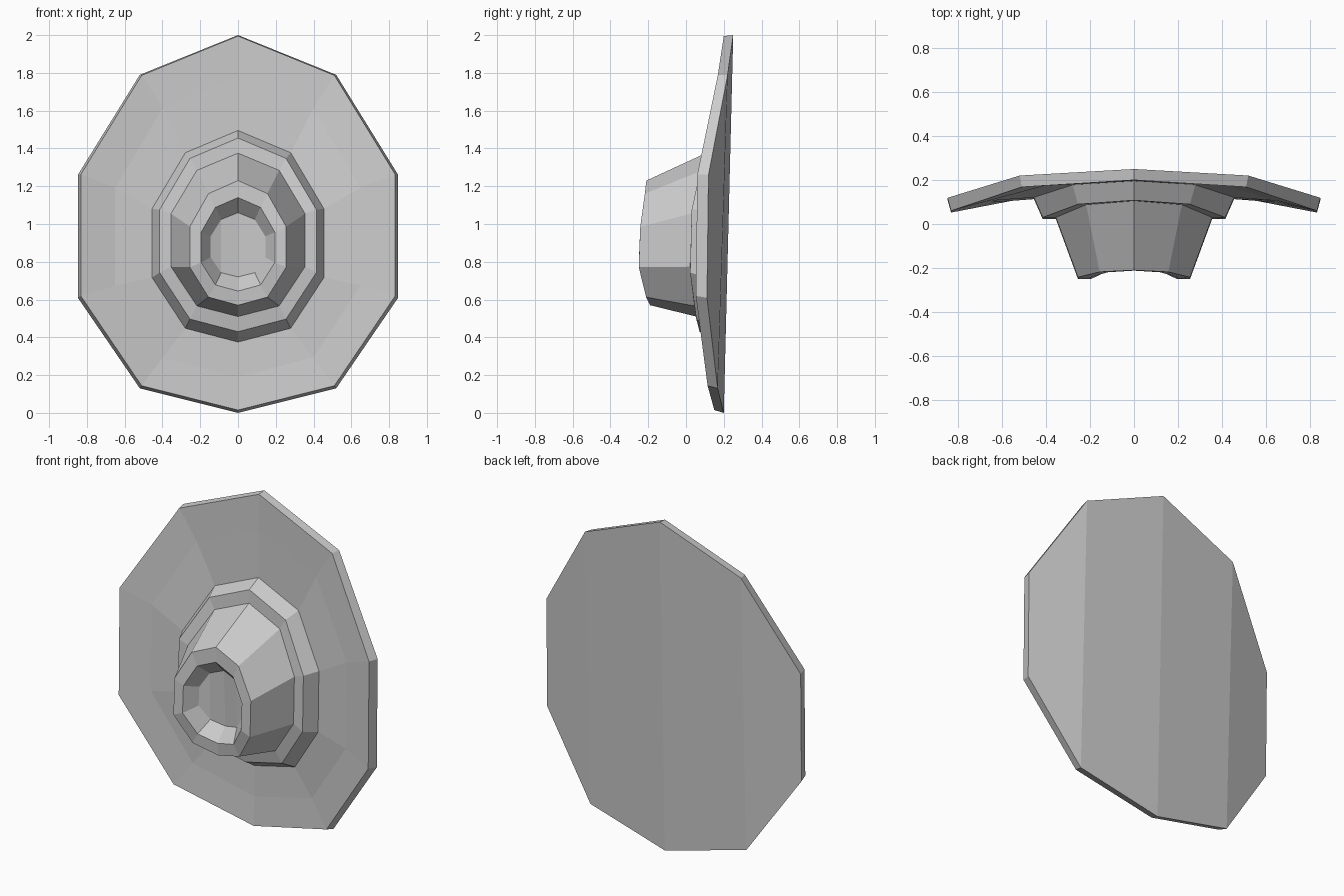
import bpy, bmesh

if "Cube" in bpy.data.objects:
    bpy.data.objects.remove(bpy.data.objects["Cube"])

# Shared ten-sided outline: half of it, from top to bottom
FX = [0, 0.613, 1, 1, 0.613, 0]
FZ = [1, 0.79, 0.26, -0.39, -0.87, -1]


def ring(bm, rx, z_top, z_bot, y_top, y_side, y_bot):
    """Curved decagon loop: sides bend toward the front."""
    ys = [y_top, 0.78 * y_top + 0.22 * y_side, y_side + 0.004,
          y_side - 0.004, 0.62 * y_bot + 0.38 * y_side, y_bot]
    mid, half = (z_top + z_bot) / 2, (z_top - z_bot) / 2
    pts = [(rx * FX[i], ys[i], mid + half * FZ[i]) for i in range(6)]
    pts += [(-x, y, z) for x, y, z in pts[4:0:-1]]
    return [bm.verts.new(p) for p in pts]


def cap(bm, r):
    """Close a loop with vertical strips so the bend is kept."""
    for a, b, c, d in ((0, 1, 4, 5), (0, 9, 6, 5), (1, 2, 3, 4), (9, 8, 7, 6)):
        bm.faces.new([r[a], r[b], r[c], r[d]])


def lofted(name, rings, cap_first=False, cap_last=False):
    bm = bmesh.new()
    loops = [ring(bm, *r) for r in rings]
    for p, q in zip(loops, loops[1:]):
        for i in range(10):
            j = (i + 1) % 10
            bm.faces.new([p[i], p[j], q[j], q[i]])
    if cap_first:
        cap(bm, loops[0])
    if cap_last:
        cap(bm, loops[-1])
    bmesh.ops.recalc_face_normals(bm, faces=bm.faces)
    # Outward means the first cap (back) looks to +y, the last one to -y
    bm.normal_update()
    if cap_first:
        flip = bm.faces[-1].normal.y < 0
    else:
        flip = bm.faces[-1].normal.y > 0
    if flip:
        bmesh.ops.reverse_faces(bm, faces=bm.faces)
    me = bpy.data.meshes.new(name)
    bm.to_mesh(me)
    bm.free()
    ob = bpy.data.objects.new(name, me)
    bpy.context.collection.objects.link(ob)
    return ob


base = (0.455, 1.495, 0.375, 0.195, 0.117, 0.16)

# Bent dish plate: back, rim, inner crease, hole under the boss
lofted("dish_plate", [
    (0.848, 2.0, 0.0, 0.25, 0.115, 0.20),
    (0.832, 1.995, 0.015, 0.20, 0.056, 0.15),
    (0.65, 1.78, 0.19, 0.197, 0.102, 0.157),
    base,
], cap_first=True)

# Boss: stepped collar, tapered cup, flat lip and shallow recess
lofted("hollow_boss", [
    base,
    (0.415, 1.455, 0.43, 0.108, 0.026, 0.072),
    (0.355, 1.375, 0.51, 0.105, 0.026, 0.055),
    (0.255, 1.23, 0.57, -0.21, -0.246, -0.19),
    (0.195, 1.14, 0.645, -0.212, -0.246, -0.195),
    (0.145, 1.06, 0.72, -0.135, -0.165, -0.12),
], cap_last=True)
